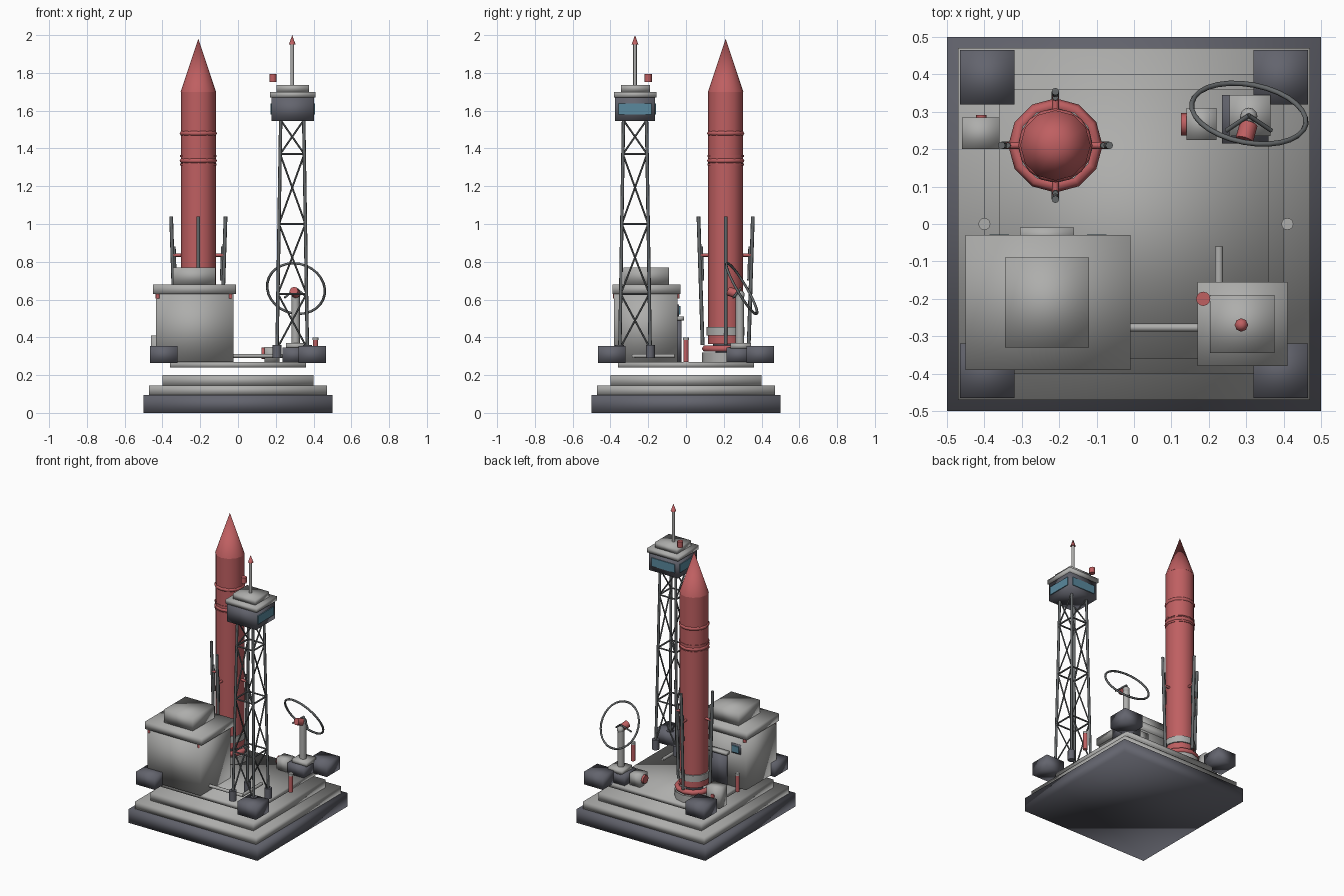
import bpy, math
from mathutils import Vector

cube = bpy.data.objects.get("Cube")
if cube:
    bpy.data.objects.remove(cube, do_unlink=True)


def material(name, rgb):
    m = bpy.data.materials.new(name)
    m.use_nodes = True
    m.diffuse_color = (*rgb, 1)
    m.node_tree.nodes["Principled BSDF"].inputs["Base Color"].default_value = (*rgb, 1)
    return m


GREY = material("concrete grey", (.42, .42, .41))
DARK = material("dark slate", (.125, .128, .155))
STEEL = material("steel grey", (.13, .14, .145))
RED = material("signal red", (.52, .115, .12))
BLUE = material("window blue", (.10, .25, .34))


def finish(name, mat, smooth=True, angle=None):
    ob = bpy.context.object
    ob.name = name
    ob.data.materials.append(mat)
    if angle:
        bpy.ops.object.shade_smooth_by_angle(angle=math.radians(angle))
    elif smooth:
        bpy.ops.object.shade_smooth()
    return ob


def box(name, mat, xs, ys, zs, smooth=True):
    """Box from its extents along each axis."""
    spans = (xs, ys, zs)
    bpy.ops.mesh.primitive_cube_add(size=1, location=[(a + b) / 2 for a, b in spans])
    ob = bpy.context.object
    ob.scale = [b - a for a, b in spans]
    bpy.ops.object.transform_apply(location=False, rotation=False, scale=True)
    return finish(name, mat, smooth)


def square(name, mat, half, zs):
    return box(name, mat, (-half, half), (-half, half), zs)


def rod(name, mat, a, b, r, r2=None, sides=8):
    """Cylinder or cone between two points."""
    a, b = Vector(a), Vector(b)
    d = b - a
    bpy.ops.mesh.primitive_cone_add(vertices=sides, radius1=r, radius2=r if r2 is None else r2,
                                    depth=d.length, location=(a + b) / 2,
                                    rotation=d.to_track_quat('Z', 'Y').to_euler())
    return finish(name, mat, angle=50)


def column(name, mat, x, y, z0, z1, r, r2=None, sides=12):
    return rod(name, mat, (x, y, z0), (x, y, z1), r, r2, sides)


def torus(name, mat, loc, major, minor, rot=(0, 0, 0), seg=12):
    bpy.ops.mesh.primitive_torus_add(location=loc, rotation=rot, major_radius=major,
                                     minor_radius=minor, major_segments=seg, minor_segments=6)
    return finish(name, mat)


# Stepped platform and corner blocks
square("base_plinth", DARK, .5, (0, .095))
square("lower_step", GREY, .47, (.095, .145))
square("upper_step", GREY, .40, (.145, .2))
square("launch_deck", GREY, .36, (.24, .27))
for sx in (-1, 1):
    for sy in (-1, 1):
        box("corner_block", DARK, sorted((sx * .32, sx * .465)),
            sorted((sy * .32, sy * .465)), (.265, .355))

# Control building
box("building_body", GREY, (-.435, -.025), (-.38, -.045), (.27, .635))
box("building_roof", GREY, (-.45, -.01), (-.39, -.03), (.63, .68))
box("roof_unit", GREY, (-.345, -.12), (-.33, -.09), (.68, .77))
for x in (-.425, -.04):
    for y in (-.375, -.045):
        column("roof_lamp", RED, x, y, .605, .632, .011, sides=8)
box("building_door", DARK, (-.29, -.175), (-.05, -.025), (.27, .49))
box("door_canopy", GREY, (-.305, -.16), (-.05, -.01), (.49, .51))
for x in (-.36, -.10):
    box("building_window_frame", DARK, (x - .035, x + .035), (-.05, -.038), (.51, .575))
    box("building_window", BLUE, (x - .026, x + .026), (-.04, -.028), (.52, .565), False)

# Rocket
RX, RY = -.21, .21
column("launch_pad_ring", GREY, RX, RY, .27, .32, .125)
torus("launch_ring", RED, (RX, RY, .34), .108, .018)
column("rocket_nozzle", DARK, RX, RY, .31, .37, .05, .07)
column("rocket_body", RED, RX, RY, .365, 1.70, .093)
column("rocket_tail_collar", GREY, RX, RY, .41, .455, .101)
column("rocket_nose", RED, RX, RY, 1.70, 1.98, .094, 0)
for z in (1.335, 1.48):
    torus("rocket_band", RED, (RX, RY, z), .086, .013, seg=16)
for z in (1.315, 1.36):
    column("rocket_band_edge", RED, RX, RY, z - .006, z + .006, .097)

# Support arms around the rocket
for dx, dy in ((1, 0), (0, 1), (-1, 0), (0, -1)):
    def at(r, z):
        return (RX + dx * r, RY + dy * r, z)
    rod("support_arm", STEEL, at(.122, .36), at(.144, 1.04), .010)
    rod("support_arm_brace", STEEL, at(.122, .70), at(.128, .88), .008)
    rod("support_clamp", RED, at(.09, .835), at(.135, .835), .009)

# Lattice tower
TX, TY = .287, -.27
LEVELS = (.34, .63, 1.0, 1.37, 1.55)
CORNERS = ((-1, -1), (1, -1), (1, 1), (-1, 1))


def leg(i, z):
    s = .081 - .02 * (z - .3) / 1.25
    cx, cy = CORNERS[i % 4]
    return (TX + cx * s, TY + cy * s, z)


for i in range(4):
    rod("tower_leg", STEEL, leg(i, .30), leg(i, 1.55), .009)
    x, y, z = leg(i, .3)
    column("tower_foot", DARK, x, y, .29, .36, .024, sides=8)
    for k in range(1, 4):
        rod("tower_crossbar", STEEL, leg(i, LEVELS[k]), leg(i + 1, LEVELS[k]), .006, sides=6)
    for k in range(4):
        a, b = (i, i + 1) if k % 2 else (i + 1, i)
        rod("tower_diagonal", STEEL, leg(a, LEVELS[k]), leg(b, LEVELS[k + 1]), .005, sides=6)

# Tower cabin, mast and beacon
box("cabin_body", DARK, (.178, .402), (-.375, -.165), (1.545, 1.67))
box("cabin_roof", GREY, (.17, .41), (-.38, -.155), (1.67, 1.7))
box("cabin_roof_unit", GREY, (.203, .375), (-.345, -.19), (1.7, 1.737))
for x in (.173, .399):
    box("cabin_side_window", BLUE, (x, x + .009), (-.357, -.183), (1.58, 1.638), False)
box("cabin_back_window", BLUE, (.2, .38), (-.168, -.16), (1.58, 1.638), False)
column("mast", GREY, TX, TY, 1.73, 1.96, .010, sides=8)
column("mast_tip", RED, TX, TY, 1.95, 2.0, .018, 0, sides=8)
column("beacon", RED, .185, -.2, 1.753, 1.793, .019)

# Pipes between building and tower
rod("pipe_across", GREY, (-.03, -.277, .302), (.235, -.277, .302), .011)
rod("pipe_back", GREY, (.227, -.277, .302), (.227, -.06, .302), .011)

# Antenna with ring reflector
box("antenna_base", DARK, (.235, .36), (.215, .345), (.27, .345))
box("antenna_base_cap", GREY, (.255, .365), (.235, .345), (.34, .37))
column("antenna_pole", GREY, .305, .285, .36, .62, .022)
bpy.ops.mesh.primitive_uv_sphere_add(segments=12, ring_count=8, radius=.023, location=(.307, .288, .625))
finish("antenna_joint", GREY)
rod("antenna_feed", RED, (.307, .268, .63), (.295, .225, .645), .024)
facing = Vector((.16, .85, .5))
torus("antenna_ring", STEEL, (.307, .295, .658), .155, .007,
      facing.to_track_quat('Z', 'Y').to_euler(), 28)
for s in (-1, 1):
    rod("antenna_strut", STEEL, (.307, .29, .66), (.307 + s * .06, .25, .61), .006)

# Equipment boxes with red fittings
box("generator", GREY, (.14, .22), (.225, .31), (.27, .35))
rod("generator_cap", RED, (.125, .267, .315), (.145, .267, .315), .03)
box("equipment_box", GREY, (-.46, -.36), (.2, .285), (.27, .41))
rod("equipment_valve", RED, (-.408, .28, .35), (-.408, .292, .35), .014)

# Safety posts
for x in (-.40, .41):
    column("safety_post", RED, x, 0, .27, .39, .014)
    column("safety_post_cap", GREY, x, 0, .385, .4, .016)
